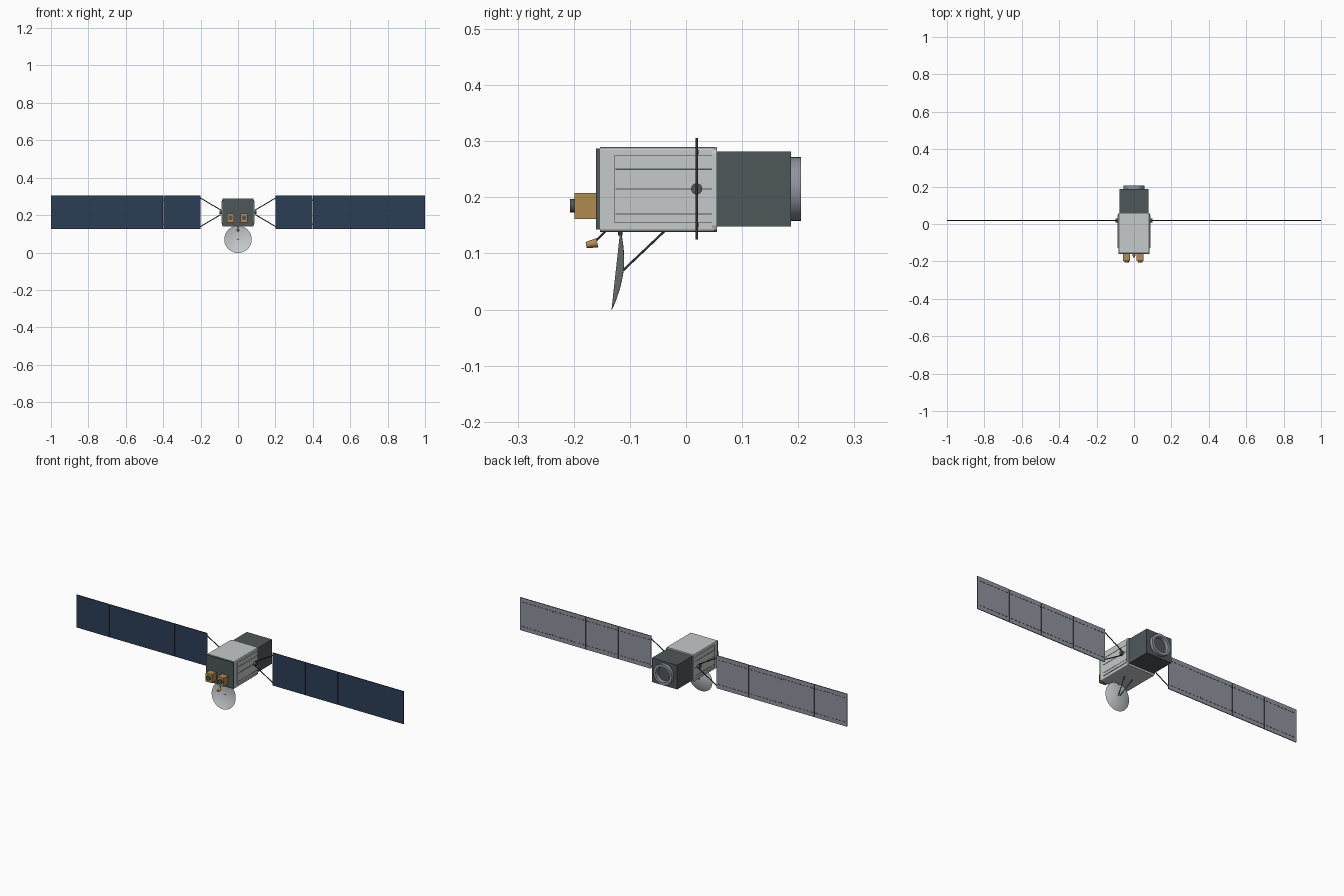
import bpy, bmesh, math
from mathutils import Vector

cube = bpy.data.objects.get("Cube")
if cube:
    bpy.data.objects.remove(cube, do_unlink=True)


def material(name, r, g, b):
    """Flat colour given in sRGB 0-255, stored linear."""
    col = tuple((c / 255) ** 2.2 for c in (r, g, b)) + (1.0,)
    m = bpy.data.materials.new(name)
    m.use_nodes = True
    m.diffuse_color = col
    m.node_tree.nodes["Principled BSDF"].inputs["Base Color"].default_value = col
    return m


LIGHT = material("light grey", 196, 200, 201)
DARK = material("dark grey", 80, 88, 90)
BLUE = material("solar blue", 48, 64, 87)
STEEL = material("steel grey", 143, 145, 157)
GOLD = material("gold", 178, 138, 80)
BLACK = material("near black", 48, 50, 53)


def finish(name, bm, mats, smooth=False):
    bmesh.ops.recalc_face_normals(bm, faces=bm.faces)
    me = bpy.data.meshes.new(name)
    bm.to_mesh(me)
    bm.free()
    ob = bpy.data.objects.new(name, me)
    bpy.context.collection.objects.link(ob)
    for m in mats:
        me.materials.append(m)
    if smooth:
        bpy.ops.object.select_all(action='DESELECT')
        ob.select_set(True)
        bpy.context.view_layer.objects.active = ob
        bpy.ops.object.shade_smooth_by_angle(angle=math.radians(35))
    return ob


def box(name, x, y, z, mat, bevel=0.0):
    """Box from (min, max) pairs; bevel rounds the edges running along y."""
    bm = bmesh.new()
    bmesh.ops.create_cube(bm, size=1)
    for v in bm.verts:
        v.co = [lo + (c + 0.5) * (hi - lo) for c, (lo, hi) in zip(v.co, (x, y, z))]
    if bevel:
        edges = [e for e in bm.edges
                 if abs(e.verts[0].co.y - e.verts[1].co.y) > 1e-4]
        bmesh.ops.bevel(bm, geom=edges, offset=bevel, segments=2,
                        profile=0.5, affect='EDGES')
    return finish(name, bm, [mat])


def rod(name, a, b, r, mat, r2=None, sides=8):
    """Cylinder or cone between two points."""
    a, b = Vector(a), Vector(b)
    bm = bmesh.new()
    bmesh.ops.create_cone(bm, cap_ends=True, segments=sides, radius1=r,
                          radius2=r if r2 is None else r2, depth=(b - a).length)
    rot = (b - a).to_track_quat('Z', 'Y')
    for v in bm.verts:
        v.co = rot @ v.co + (a + b) / 2
    return finish(name, bm, [mat], True)


def lathe(name, profile, origin, axis, mat, sides=32):
    """Spin a (radius, height) profile about an axis."""
    bm = bmesh.new()
    vs = [bm.verts.new((r, 0, h)) for r, h in profile]
    es = [bm.edges.new(p) for p in zip(vs, vs[1:])]
    bmesh.ops.spin(bm, geom=vs + es, cent=(0, 0, 0), axis=(0, 0, 1),
                   angle=math.tau, steps=sides)
    bmesh.ops.remove_doubles(bm, verts=bm.verts, dist=1e-5)
    rot = Vector(axis).to_track_quat('Z', 'Y')
    for v in bm.verts:
        v.co = rot @ v.co + Vector(origin)
    return finish(name, bm, [mat], True)


# Main bus
box("body", (-0.083, 0.083), (-0.153, 0.05), (0.138, 0.29), LIGHT, 0.006)
box("body_collar", (-0.085, 0.085), (0.046, 0.055), (0.138, 0.29), LIGHT, 0.012)
box("front_plate", (-0.083, 0.083), (-0.16, -0.153), (0.143, 0.287), DARK)
box("rear_module", (-0.077, 0.077), (0.055, 0.187), (0.148, 0.282), DARK)

# Rear docking ring with recessed disc
lathe("rear_ring", [(0.057, 0), (0.057, 0.018), (0.042, 0.018), (0.038, 0.004),
                    (0.038, 0), (0.057, 0)],
      (0, 0.187, 0.215), (0, 1, 0), STEEL)
rod("rear_disc", (0, 0.186, 0.215), (0, 0.19, 0.215), 0.038, DARK, sides=32)

# Front instruments
for side, x in (("right", -0.04), ("left", 0.033)):
    box(side + "_camera_box", (x - 0.019, x + 0.019), (-0.199, -0.16),
        (0.161, 0.208), GOLD)
    rod(side + "_camera_lens", (x, -0.198, 0.185), (x, -0.207, 0.185),
        0.012, DARK, sides=20)

# Side panels, hubs, struts and solar wings
WING_Y, WING_Z = 0.019, 0.215
for side, s in (("right", -1), ("left", 1)):
    def span(a, b):
        return tuple(sorted((s * a, s * b)))

    box(side + "_side_panel", span(0.082, 0.087), (-0.128, 0.048),
        (0.155, 0.275), LIGHT)
    for i, z in enumerate((0.25, 0.215, 0.17)):
        box(f"{side}_panel_groove_{i}", span(0.086, 0.088), (-0.126, 0.046),
            (z - 0.001, z + 0.001), DARK)
    rod(side + "_wing_hub", (s * 0.084, WING_Y, WING_Z),
        (s * 0.1, WING_Y, WING_Z), 0.01, DARK, sides=20)
    for end, k in (("upper", 1), ("lower", -1)):
        rod(f"{side}_{end}_strut", (s * 0.092, WING_Y, WING_Z + k * 0.012),
            (s * 0.202, WING_Y, WING_Z + k * 0.077), 0.0025, BLACK)

    for i in range(4):
        x0, x1 = 0.2 + i * 0.2, 0.398 + i * 0.2
        if i == 3:
            x1 = 1.0
        name = f"{side}_solar_panel_{i + 1}"
        panel = box(name, span(x0, x1), (WING_Y - 0.002, WING_Y + 0.002),
                    (0.125, 0.306), BLACK)
        panel.data.materials.append(BLUE)
        panel.data.materials.append(STEEL)
        for f in panel.data.polygons:
            if abs(f.normal.y) > 0.5:
                f.material_index = 1 if f.normal.y < 0 else 2
        # dashed rails on the rear of each panel
        for z in (0.148, 0.283):
            for d in range(8):
                a = x0 + 0.01 + d * 0.0235
                box(f"{name}_rail", span(a, a + 0.013),
                    (WING_Y + 0.002, WING_Y + 0.0035),
                    (z - 0.0015, z + 0.0015), DARK)
        # hinges bridging neighbouring panels
        if i < 3:
            for z in (0.15, 0.28):
                box(f"{name}_hinge", span(x1 - 0.003, x1 + 0.005),
                    (WING_Y + 0.001, WING_Y + 0.003), (z - 0.004, z + 0.004), BLACK)

# Dish antenna: shallow bowl facing forward and slightly up
AXIS = Vector((0, -1, 0.11)).normalized()
RIM, DEPTH, THICK = 0.0735, 0.0125, 0.0015
rings = [RIM * i / 8 for i in range(9)]
inner = [(r, DEPTH * (r / RIM) ** 2) for r in rings]
outer = [(r, h - THICK * (1 - r / RIM)) for r, h in reversed(inner)]
lathe("dish", inner + outer[1:], Vector((0, -0.125, 0.0705)) - AXIS * DEPTH,
      AXIS, LIGHT, 40)
for side, s in (("right", -1), ("left", 1)):
    rod(side + "_dish_strut", (s * 0.004, -0.112, 0.07),
        (s * 0.026, -0.037, 0.141), 0.002, DARK)
rod("dish_mount", (0, -0.117, 0.132), (0, -0.117, 0.14), 0.004, DARK)

# Feed horn on its arm
rod("feed_arm", (0, -0.163, 0.12), (0, -0.143, 0.14), 0.002, DARK)
rod("feed_horn", (0, -0.178, 0.115), (0, -0.158, 0.119), 0.0055, GOLD, 0.0085, 16)
